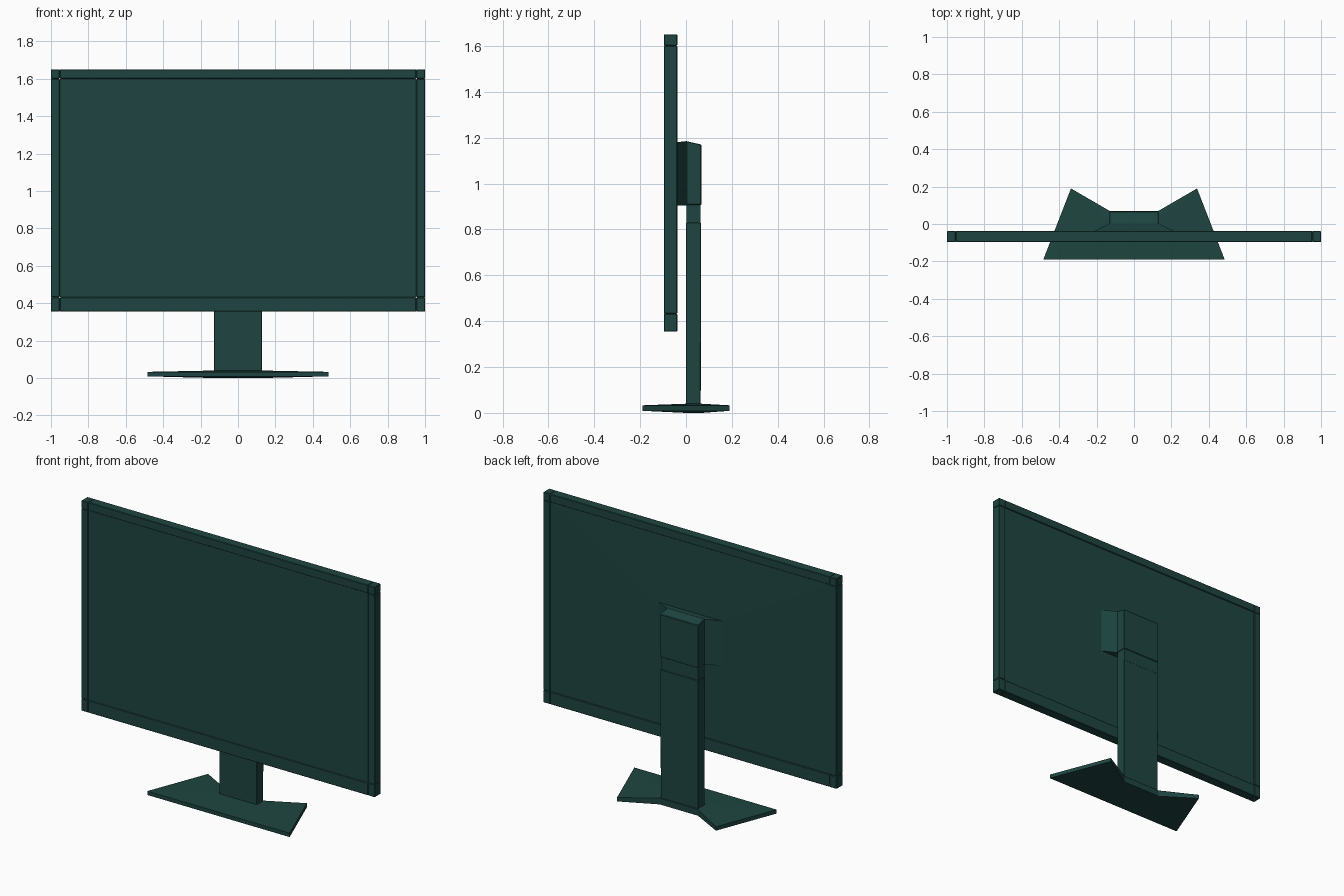
import bpy, bmesh

if "Cube" in bpy.data.objects:
    bpy.data.objects.remove(bpy.data.objects["Cube"])

teal = bpy.data.materials.new("dark_teal")
teal.diffuse_color = (0.013, 0.06, 0.052, 1)
teal.use_nodes = True
teal.node_tree.nodes["Principled BSDF"].inputs["Base Color"].default_value = teal.diffuse_color


def loft(name, rings, bevel=0.0):
    """Bridge a stack of equal-length rings and cap both ends."""
    bm = bmesh.new()
    loops = [[bm.verts.new(p) for p in r] for r in rings]
    n = len(loops[0])
    for a, b in zip(loops, loops[1:]):
        for i in range(n):
            j = (i + 1) % n
            bm.faces.new((a[i], a[j], b[j], b[i]))
    bm.faces.new(loops[0])
    bm.faces.new(loops[-1])
    bmesh.ops.recalc_face_normals(bm, faces=bm.faces)
    me = bpy.data.meshes.new(name)
    bm.to_mesh(me)
    bm.free()
    ob = bpy.data.objects.new(name, me)
    bpy.context.collection.objects.link(ob)
    me.materials.append(teal)
    if bevel:
        mod = ob.modifiers.new("edge", "BEVEL")
        mod.width, mod.segments = bevel, 1
    return ob


def xz(x0, x1, z0, z1, y):
    return [(x0, y, z0), (x1, y, z0), (x1, y, z1), (x0, y, z1)]


def xy(w, y0, y1, z0, z1=None):
    z1 = z0 if z1 is None else z1
    return [(-w, y0, z0), (w, y0, z0), (w, y1, z1), (-w, y1, z1)]


def box(name, x0, x1, z0, z1, y0, y1, bevel=0.0):
    return loft(name, [xz(x0, x1, z0, z1, y0), xz(x0, x1, z0, z1, y1)], bevel)


F, B = -0.097, -0.038            # front and back of the display
BOT, LOW, HIGH, TOP = 0.355, 0.432, 1.60, 1.65
IN = 0.953

# Bezel: two rails, two stiles and four corner pieces
for label, z0, z1 in (("bottom", BOT, LOW), ("top", HIGH, TOP)):
    box(f"bezel_{label}", -IN, IN, z0, z1, F, B, 0.003)
    for side, s in (("left", -1), ("right", 1)):
        a, b = sorted((s * IN, s))
        box(f"bezel_{label}_{side}_corner", a, b, z0, z1, F, B, 0.003)
for side, s in (("left", -1), ("right", 1)):
    a, b = sorted((s * IN, s))
    box(f"bezel_{side}", a, b, LOW, HIGH, F, B, 0.003)

# Screen slab with a shallow hipped back rising to the mount
loft("screen_panel", [
    xz(-IN, IN, LOW, HIGH, F + 0.003),
    xz(-IN, IN, LOW, HIGH, B - 0.006),
    xz(-0.22, 0.22, 0.905, 1.18, B - 0.001)])

# Mount flaring from the stand head to the panel
loft("mount", [
    xz(-0.22, 0.22, 0.905, 1.18, B - 0.004),
    xz(-0.13, 0.13, 0.905, 1.185, 0.004)])

# Stand: head with sloping top, inset neck, column
loft("stand_head", [xy(0.13, 0.0, 0.067, 0.907),
                    xy(0.13, 0.0, 0.067, 1.185, 1.17)], 0.003)
loft("stand_neck", [xy(0.127, 0.003, 0.063, 0.82),
                    xy(0.127, 0.003, 0.063, 0.915)])
loft("stand_column", [xy(0.128, 0.0, 0.064, 0.02),
                      xy(0.13, 0.0, 0.066, 0.53),
                      xy(0.13, 0.0, 0.066, 0.83)], 0.003)


# Foot: bow-tie plate, slightly raised towards its tips
def outline(tip, mid):
    half = [(0.485, -0.19, tip), (0.337, 0.19, tip), (0.13, 0.07, mid)]
    return half + [(-x, y, z) for x, y, z in reversed(half)]


def hub(z):
    half = [(0.13, 0.0, z), (0.13, 0.035, z), (0.13, 0.068, z)]
    return half + [(-x, y, z) for x, y, z in reversed(half)]


loft("foot", [hub(0.0), outline(0.009, 0.0), outline(0.033, 0.038), hub(0.04)])
